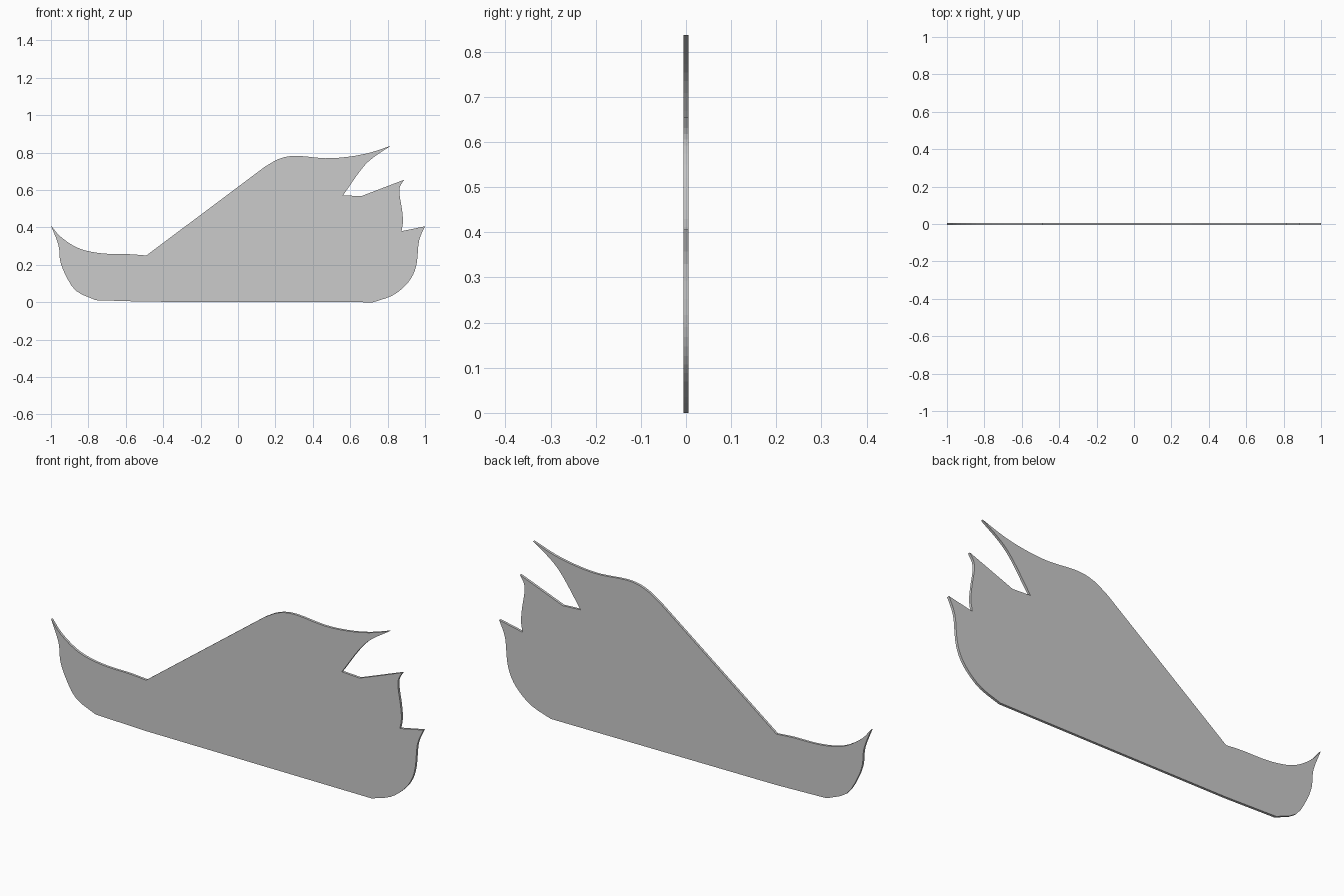
import bpy, bmesh
from mathutils import Vector

if "Cube" in bpy.data.objects:
    bpy.data.objects.remove(bpy.data.objects["Cube"])

THICK = 0.012


def smooth_run(pts, steps=3):
    """Catmull-Rom curve through pts; two points give a straight edge."""
    p = [Vector(q) for q in pts]
    if len(p) == 2:
        return p[:1]
    p = [2 * p[0] - p[1]] + p + [2 * p[-1] - p[-2]]
    out = []
    for a, b, c, d in zip(p, p[1:], p[2:], p[3:]):
        for i in range(steps):
            t = i / steps
            out.append(0.5 * (2 * b + (c - a) * t + (2 * a - 5 * b + 4 * c - d) * t**2
                              + (3 * b - a - 3 * c + d) * t**3))
    return out


# Outline in x, z: runs between sharp corners, clockwise from the left tip
runs = [
    # left hollow
    [(-1, .41), (-.95, .352), (-.87, .297), (-.79, .271), (-.695, .259), (-.58, .257), (-.49, .25)],
    # long slope
    [(-.49, .25), (.144, .725)],
    # rounded top and upper point
    [(.144, .725), (.22, .767), (.31, .783), (.465, .77), (.59, .778), (.706, .80), (.818, .837)],
    # notch below the upper point
    [(.818, .837), (.722, .773), (.658, .709), (.562, .572)],
    [(.562, .572), (.658, .567)],
    [(.658, .567), (.888, .655)],
    # middle point to lower notch
    [(.888, .655), (.866, .618), (.864, .575), (.877, .495), (.882, .43), (.874, .38)],
    [(.874, .38), (1, .406)],
    # right rounded corner
    [(1, .406), (.968, .33), (.957, .217), (.936, .147), (.893, .088), (.824, .035), (.722, 0)],
    # base
    [(.722, 0), (-.49, .003)],
    [(-.49, .003), (-.76, .011)],
    # left rounded corner
    [(-.76, .011), (-.866, .061), (-.925, .152), (-.952, .227), (-.96, .307), (-1, .41)],
]
outline = [v for r in runs for v in smooth_run(r)]

# Flat plate: fill the outline and extrude it along y
bm = bmesh.new()
face = bm.faces.new([bm.verts.new((v.x, -THICK / 2, v.y)) for v in outline])
new = bmesh.ops.extrude_face_region(bm, geom=[face], use_keep_orig=True)["geom"]
bmesh.ops.translate(bm, vec=(0, THICK, 0),
                    verts=[g for g in new if isinstance(g, bmesh.types.BMVert)])
bmesh.ops.triangulate(bm, faces=[f for f in bm.faces if len(f.verts) > 4])
bmesh.ops.recalc_face_normals(bm, faces=bm.faces)
mesh = bpy.data.meshes.new("side_panel")
bm.to_mesh(mesh)
bm.free()
panel = bpy.data.objects.new("side_panel", mesh)
bpy.context.collection.objects.link(panel)
